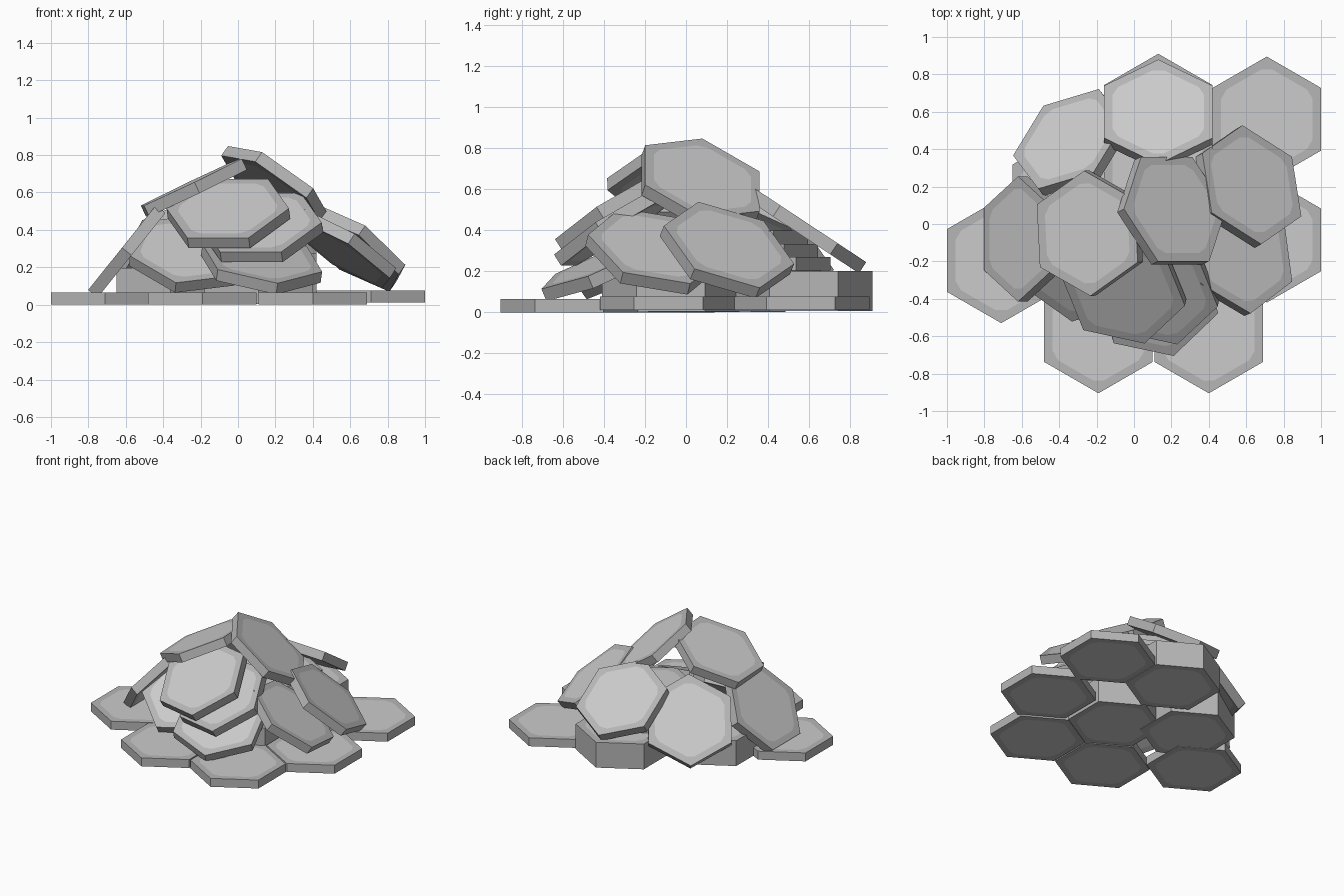
import bpy, bmesh, math
from mathutils import Vector, Matrix

if "Cube" in bpy.data.objects:
    bpy.data.objects.remove(bpy.data.objects["Cube"])

R, T = 0.335, 0.065          # hexagon radius and slab thickness


def material(name, value):
    m = bpy.data.materials.new(name)
    m.diffuse_color = (value, value, value, 1)
    m.use_nodes = True
    m.node_tree.nodes["Principled BSDF"].inputs["Base Color"].default_value = m.diffuse_color
    return m


RIM = material("stone_grey", 0.47)
FACE = material("light_stone", 0.60)


def hex_mesh():
    """Hexagonal slab with a lighter, corner-cut panel in its top and bottom."""
    bm = bmesh.new()
    corners = [Vector((math.cos(i * math.pi / 3), math.sin(i * math.pi / 3), 0)) for i in range(6)]
    rings = []
    for z in (-T / 2, T / 2):
        outer = [bm.verts.new((c.x * R, c.y * R, z)) for c in corners]
        inner = []
        for i in range(6):
            c, p, n = corners[i], corners[i - 1], corners[(i + 1) % 6]
            for q in (p, n):
                w = c.lerp(q, 0.12) * (R - 0.052)
                inner.append(bm.verts.new((w.x, w.y, z)))
        for i in range(6):
            j = (i + 1) % 6
            bm.faces.new((outer[i], outer[j], inner[2 * j], inner[2 * i + 1]))
            bm.faces.new((outer[i], inner[2 * i + 1], inner[2 * i]))
        bm.faces.new(inner).material_index = 1
        rings.append(outer)
    for i in range(6):
        j = (i + 1) % 6
        bm.faces.new((rings[0][i], rings[0][j], rings[1][j], rings[1][i]))
    bmesh.ops.recalc_face_normals(bm, faces=bm.faces)
    me = bpy.data.meshes.new("hex_slab")
    bm.to_mesh(me)
    bm.free()
    me.materials.append(RIM)
    me.materials.append(FACE)
    return me


MESH = hex_mesh()


def slab(name, top, u, v):
    """Place a slab by its top-face centre, a corner direction and a second in-plane direction."""
    x = Vector(u).normalized()
    n = x.cross(Vector(v)).normalized()
    if n.z < 0:
        n = -n
    y = n.cross(x)
    ob = bpy.data.objects.new(name, MESH)
    bpy.context.collection.objects.link(ob)
    m = Matrix((x, y, n)).transposed().to_4x4()
    m.translation = Vector(top) - n * T / 2
    ob.matrix_world = m


def flat(name, x, y, base, count=1):
    for i in range(count):
        slab(f"{name}_{i + 1}", (x, y, base + T * (i + 1)), (0, 1, 0), (1, 0, 0))


# ground slabs and flat stacks
flat("ground_slab_left", -0.71, -0.195, 0)
flat("ground_slab_front_left", -0.19, -0.57, 0)
flat("ground_slab_front_right", 0.40, -0.57, 0)
flat("ground_slab_right", 0.71, -0.085, 0.012)
flat("ground_slab_back_right", 0.71, 0.56, 0.012)
flat("stack_back", 0.13, 0.575, 0.008, 3)
flat("stack_left", -0.36, 0.15, 0.002, 3)
flat("stack_centre", 0.11, -0.075, 0.005, 3)
for k, cy in enumerate((0.37, 0.31, 0.26)):
    flat(f"stack_upper_{k}", 0.13, cy, 0.205 + k * T)

# leaning slabs: top centre, corner vector, second corner vector
leaning = {
    "left": ((-0.62, -0.08, 0.305), (0, 1, 0), (0.625, 0, 0.78)),
    "upper_left": ((-0.25, -0.05, 0.655), (-0.05, 1, 0), (0.9, 0, 0.43)),
    "peak": ((0.22, 0.08, 0.655), (-0.29, 0, 0.205), (-0.09, -0.28, 0.16)),
    "right_back": ((0.63, 0.21, 0.33), (-0.23, -0.16, 0.225), (-0.27, 0.17, 0.12)),
    "right_front": ((0.58, -0.15, 0.325), (0.04, -0.3, 0.05), (0.26, -0.14, -0.13)),
    "back": ((0.13, 0.6, 0.43), (0, 0.28, -0.185), (1, 0, 0)),
    "back_left": ((-0.35, 0.455, 0.33), (-0.3, -0.09, -0.13), (-0.15, 0.165, -0.25)),
    "front_upper": ((-0.055, -0.365, 0.515), (-0.32, 0.07, 0), (-0.21, -0.16, -0.13)),
    "front_middle": ((0.12, -0.37, 0.44), (-0.32, 0.07, 0), (-0.21, -0.16, -0.13)),
    "front_lower": ((0.13, -0.41, 0.25), (-0.23, -0.22, -0.06), (0.09, -0.28, -0.13)),
    "front_left": ((-0.26, -0.25, 0.30), (-0.33, -0.1, -0.04), (-0.09, -0.27, -0.18)),
}
for name, args in leaning.items():
    slab("leaning_slab_" + name, *args)
